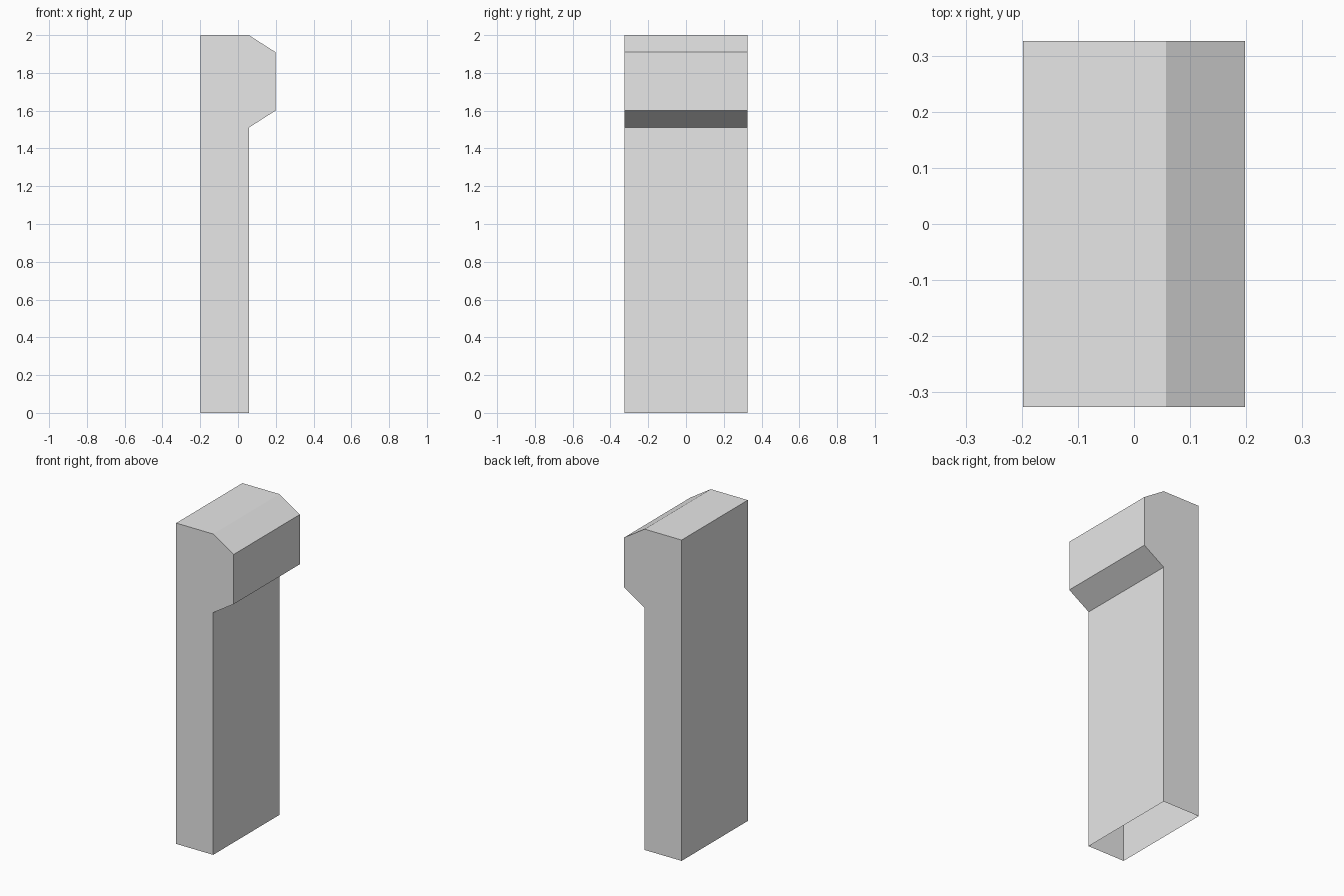
import bpy
import bmesh

cube = bpy.data.objects.get("Cube")
if cube:
    bpy.data.objects.remove(cube, do_unlink=True)

# Plain grey material
GREY = (0.8, 0.8, 0.8, 1.0)
mat = bpy.data.materials.new("plain grey")
mat.use_nodes = True
mat.diffuse_color = GREY
mat.node_tree.nodes["Principled BSDF"].inputs["Base Color"].default_value = GREY

# Side profile (x, z): flat back, straight stem, chamfered overhanging head
HALF_DEPTH = 0.326
BACK, STEM, HEAD = -0.198, 0.057, 0.198
profile = [(BACK, 0), (STEM, 0), (STEM, 1.51), (HEAD, 1.6),
           (HEAD, 1.91), (STEM, 2), (BACK, 2)]

# Extrude the profile from front to back
bm = bmesh.new()
front = bm.faces.new([bm.verts.new((x, -HALF_DEPTH, z)) for x, z in profile])
extruded = bmesh.ops.extrude_face_region(bm, geom=[front], use_keep_orig=True)
moved = [e for e in extruded["geom"] if isinstance(e, bmesh.types.BMVert)]
bmesh.ops.translate(bm, verts=moved, vec=(0, 2 * HALF_DEPTH, 0))
bmesh.ops.recalc_face_normals(bm, faces=bm.faces[:])

# The hollow shell is open underneath
bottom = [f for f in bm.faces if all(v.co.z < 0.001 for v in f.verts)]
bmesh.ops.delete(bm, geom=bottom, context="FACES_ONLY")

mesh = bpy.data.meshes.new("post_with_ledge")
bm.to_mesh(mesh)
bm.free()
mesh.materials.append(mat)
post = bpy.data.objects.new("post_with_ledge", mesh)
bpy.context.collection.objects.link(post)
